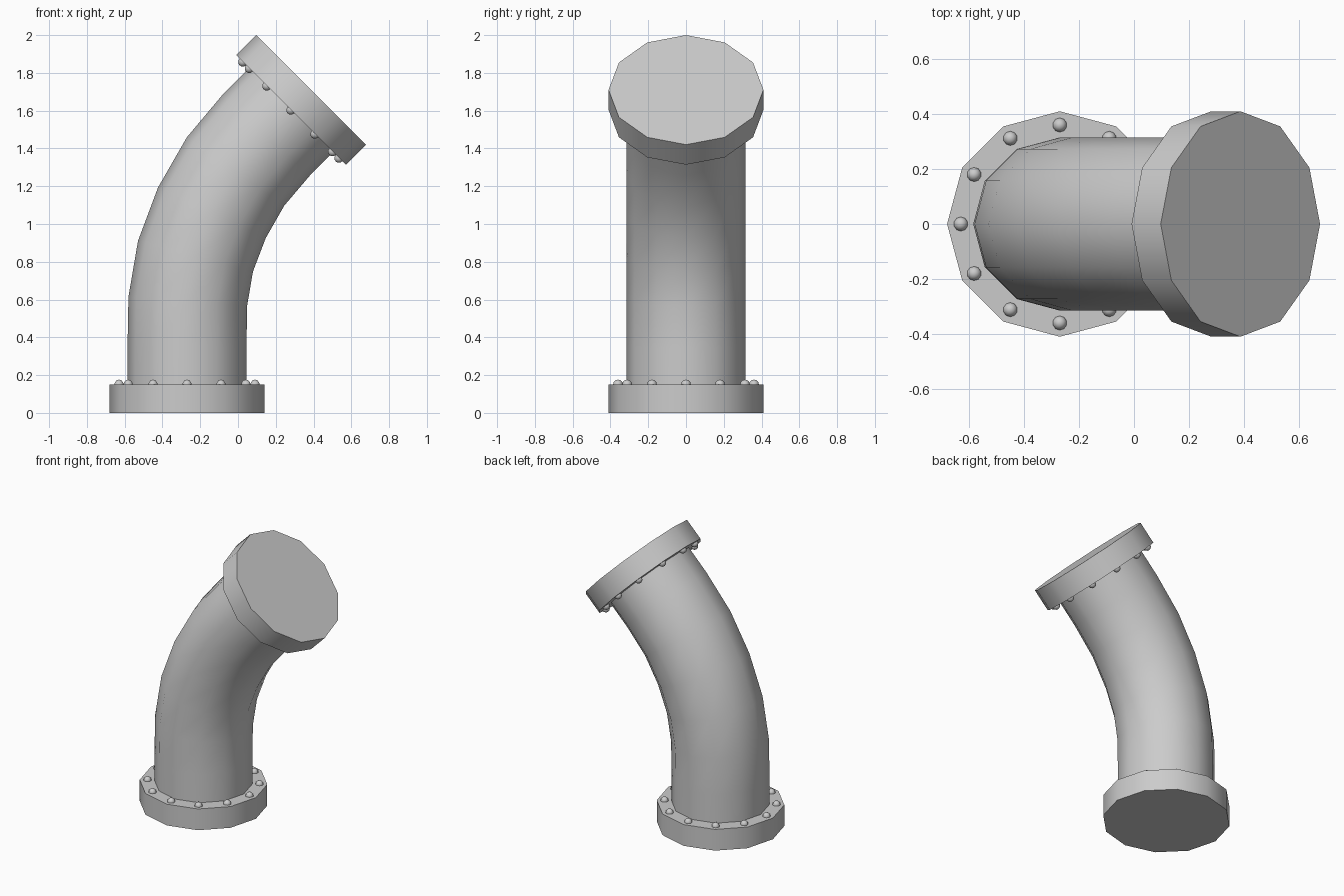
import bpy, bmesh
from math import sin, cos, pi, radians
from mathutils import Matrix, Vector

if "Cube" in bpy.data.objects:
    bpy.data.objects.remove(bpy.data.objects["Cube"])

SIDES = 12
PIPE_R, FLANGE_R, BOLT_R = 0.315, 0.41, 0.36
THICK = 0.15


def finish(bm, name):
    bmesh.ops.recalc_face_normals(bm, faces=bm.faces)
    me = bpy.data.meshes.new(name)
    bm.to_mesh(me)
    bm.free()
    ob = bpy.data.objects.new(name, me)
    bpy.context.collection.objects.link(ob)
    bpy.ops.object.select_all(action='DESELECT')
    ob.select_set(True)
    bpy.context.view_layer.objects.active = ob
    bpy.ops.object.shade_smooth_by_angle(angle=radians(40))
    return ob


def ring_points(radius, z=0.0):
    return [Vector((radius * cos(2 * pi * i / SIDES),
                    radius * sin(2 * pi * i / SIDES), z)) for i in range(SIDES)]


def loft(name, rings):
    """Skin a closed tube through a list of point rings and cap its ends."""
    bm = bmesh.new()
    loops = [[bm.verts.new(p) for p in ring] for ring in rings]
    for a, b in zip(loops, loops[1:]):
        for i in range(SIDES):
            j = (i + 1) % SIDES
            bm.faces.new((a[i], a[j], b[j], b[i]))
    bm.faces.new(loops[0][::-1])
    bm.faces.new(loops[-1])
    return finish(bm, name)


def placed(x, z, tilt):
    return Matrix.Translation((x, 0, z)) @ Matrix.Rotation(radians(tilt), 4, 'Y')


def flange(name, frame, bolt_z):
    """Solid twelve-sided disc with a circle of round bolt heads."""
    loft(name, [[frame @ p for p in ring_points(FLANGE_R, z)] for z in (0, THICK)])
    bm = bmesh.new()
    for p in ring_points(BOLT_R, bolt_z):
        bmesh.ops.create_uvsphere(bm, u_segments=10, v_segments=6, radius=0.026,
                                  matrix=frame @ Matrix.Translation(p))
    finish(bm, name + "_bolts")


# Bent pipe: centre x, z and tilt of each ring
path = [(-0.27, 0.05, 0), (-0.27, 0.345, 0.5), (-0.266, 0.59, 4.5),
        (-0.225, 0.83, 15), (-0.138, 1.06, 25), (-0.013, 1.278, 35),
        (0.15, 1.471, 43), (0.33, 1.653, 45)]
loft("bent_pipe", [[placed(*p) @ v for v in ring_points(PIPE_R)] for p in path])

# End flanges, bolts facing the pipe
flange("bottom_flange", placed(-0.27, 0, 0), THICK)
flange("top_flange", placed(0.281, 1.604, 45), 0)
